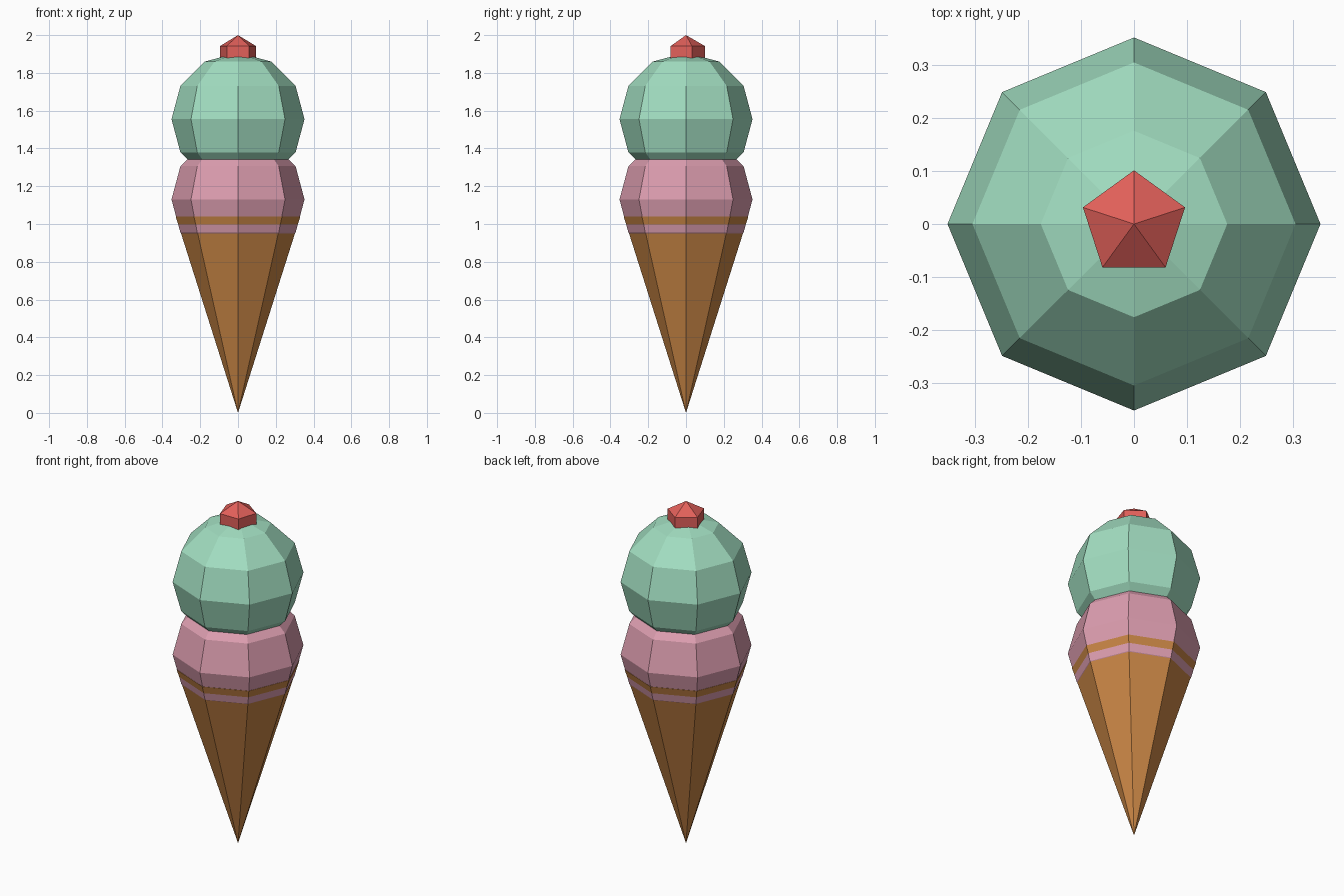
import bpy
import bmesh
from math import cos, sin, pi

if "Cube" in bpy.data.objects:
    bpy.data.objects.remove(bpy.data.objects["Cube"], do_unlink=True)


def make_material(name, srgb):
    color = [((c / 255 + 0.055) / 1.055) ** 2.4 for c in srgb] + [1.0]
    mat = bpy.data.materials.new(name)
    mat.use_nodes = True
    mat.diffuse_color = color
    mat.node_tree.nodes["Principled BSDF"].inputs["Base Color"].default_value = color
    return mat


def make_lathe(name, profile, sides, mat):
    """Revolve (radius, height) points, with radius 0 collapsing to a pole."""
    bm = bmesh.new()
    rings = []
    for r, z in profile:
        count = sides if r else 1
        rings.append([bm.verts.new((r * cos(pi / 2 + 2 * pi * i / sides),
                                    r * sin(pi / 2 + 2 * pi * i / sides), z))
                      for i in range(count)])
    for low, high in zip(rings, rings[1:]):
        for i in range(sides):
            j = (i + 1) % sides
            corners = [low[i % len(low)], low[j % len(low)],
                       high[j % len(high)], high[i % len(high)]]
            bm.faces.new(list(dict.fromkeys(corners)))
    bmesh.ops.recalc_face_normals(bm, faces=bm.faces)
    mesh = bpy.data.meshes.new(name)
    bm.to_mesh(mesh)
    bm.free()
    mesh.materials.append(mat)
    obj = bpy.data.objects.new(name, mesh)
    bpy.context.collection.objects.link(obj)
    return obj


def make_ball(name, radius, height, sides, bands, mat):
    profile = [(0, height - radius)]
    for k in range(1, bands):
        a = pi * k / bands
        profile.append((radius * sin(a), height - radius * cos(a)))
    profile.append((0, height + radius))
    return make_lathe(name, profile, sides, mat)


wafer = make_material("wafer brown", (200, 133, 69))
pink = make_material("strawberry pink", (220, 157, 175))
mint = make_material("mint green", (162, 222, 193))
red = make_material("cherry red", (226, 96, 90))

# Cone with a closed top, slightly wider than the scoop at its rim
make_lathe("cone", [(0, 0), (0.33, 1.04), (0, 1.04)], 8, wafer)

# Two scoops
make_ball("lower_scoop", 0.352, 1.13, 8, 6, pink)
make_ball("upper_scoop", 0.352, 1.555, 8, 6, mint)

# Cherry sunk into the top scoop
make_ball("cherry", 0.117, 1.883, 5, 3, red)
